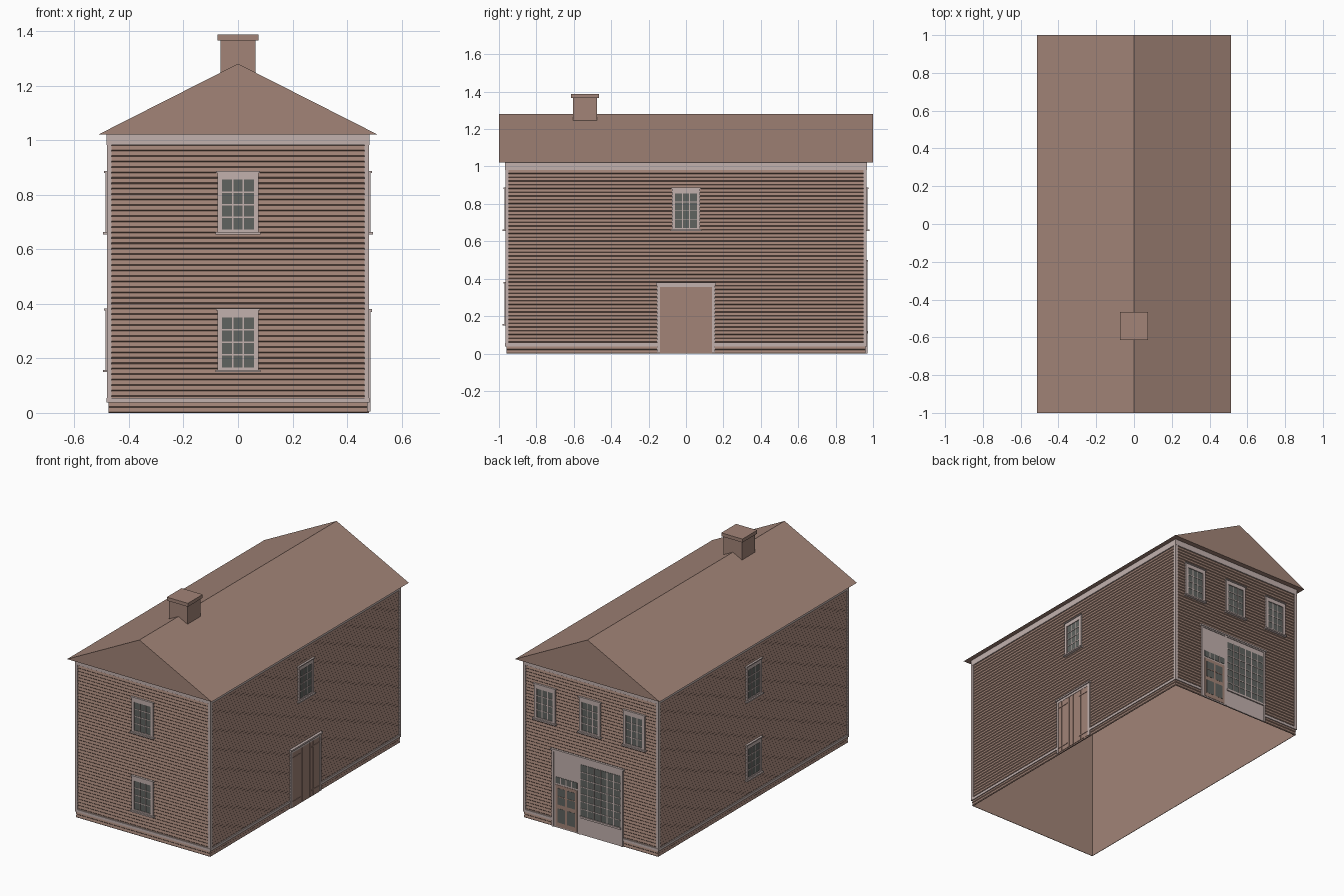
import bpy, bmesh
from mathutils import Vector, Matrix

old = bpy.data.objects.get("Cube")
if old:
    bpy.data.objects.remove(old, do_unlink=True)


def material(name, rgb):
    m = bpy.data.materials.new(name)
    m.use_nodes = True
    m.diffuse_color = (*rgb, 1)
    m.node_tree.nodes["Principled BSDF"].inputs["Base Color"].default_value = (*rgb, 1)
    return m


MATS = [material("brown_paint", (0.36, 0.23, 0.185)),
        material("pale_trim", (0.54, 0.44, 0.42)),
        material("window_glass", (0.115, 0.125, 0.115))]
BROWN, TRIM, GLASS = range(3)

HX, HY = 0.475, 0.96        # wall planes
EAVE, RIDGE = 1.02, 1.28


def wall_frame(out, dist):
    """Matrix taking (along wall, up, outward) to the world."""
    out, up = Vector(out), Vector((0, 0, 1))
    m = Matrix((up.cross(out), up, out)).transposed().to_4x4()
    m.translation = out * dist
    return m


FRONT, BACK = wall_frame((0, -1, 0), HY), wall_frame((0, 1, 0), HY)
LEFT, RIGHT = wall_frame((1, 0, 0), HX), wall_frame((-1, 0, 0), HX)
WALLS = {"front": (FRONT, HX), "back": (BACK, HX), "left": (LEFT, HY), "right": (RIGHT, HY)}


class Part:
    """One object gathered from boxes and polygons in a local frame."""

    def __init__(self, name, frame=Matrix()):
        self.name, self.frame, self.bm = name, frame, bmesh.new()

    def box(self, x, y, z, mat=BROWN):
        size = [b - a for a, b in (x, y, z)]
        mid = [(a + b) / 2 for a, b in (x, y, z)]
        m = Matrix.Translation(mid) @ Matrix.Diagonal((*size, 1))
        for v in bmesh.ops.create_cube(self.bm, size=1, matrix=m)["verts"]:
            for f in v.link_faces:
                f.material_index = mat

    def strip(self, a, b):
        for i in range(len(a) - 1):
            self.bm.faces.new([self.bm.verts.new(p) for p in (a[i], b[i], b[i + 1], a[i + 1])])

    def panes(self, x, y, cols, rows, depth=0.006, bar=0.005, mat=TRIM):
        """Glass plate with a grid of glazing bars."""
        self.box(x, y, (0, depth), GLASS)
        for i in range(1, cols):
            c = x[0] + (x[1] - x[0]) * i / cols
            self.box((c - bar / 2, c + bar / 2), y, (0, depth + 0.002), mat)
        for i in range(1, rows):
            c = y[0] + (y[1] - y[0]) * i / rows
            self.box(x, (c - bar / 2, c + bar / 2), (0, depth + 0.002), mat)

    def border(self, x, y, ix, iy, depth, mat=TRIM):
        """Four boards between an outer and an inner rectangle."""
        self.box((x[0], ix[0]), y, (0, depth), mat)
        self.box((ix[1], x[1]), y, (0, depth), mat)
        if iy[0] > y[0]:
            self.box(ix, (y[0], iy[0]), (0, depth), mat)
        self.box(ix, (iy[1], y[1]), (0, depth), mat)

    def finish(self):
        self.bm.transform(self.frame)
        me = bpy.data.meshes.new(self.name)
        self.bm.to_mesh(me)
        self.bm.free()
        for m in MATS:
            me.materials.append(m)
        ob = bpy.data.objects.new(self.name, me)
        bpy.context.scene.collection.objects.link(ob)
        return ob


# Clapboard walls with a flat lining, open underneath
ROWS = 51
PITCH = EAVE / ROWS
for name, (frame, half) in WALLS.items():
    p = Part(name + "_clapboards", frame)
    prof = []
    for i in range(ROWS):
        z = i * PITCH
        prof += [(z, 0), (z + PITCH * 0.2, 0.004)]
    prof.append((EAVE, 0))
    p.strip([(-half, z, d) for z, d in prof], [(half, z, d) for z, d in prof])
    p.finish()

    p = Part(name + "_wall_lining", frame)
    p.box((-half, half), (0, EAVE), (-0.003, 0))
    p.finish()

    # Corner boards, frieze and water table
    p = Part(name + "_wall_trim", frame)
    w = half + 0.006
    for s in (-1, 1):
        p.box(sorted((s * w, s * (half - 0.012))), (0.04, EAVE), (0, 0.006), TRIM)
    p.box((-w, w), (0.982, EAVE), (0, 0.007), TRIM)
    if name == "back":
        spans = ((-w, -0.23), (0.23, w))
        spans = ((-w, -0.275), (0.23, w))
    elif name == "left":
        spans = ((-w, -0.155), (0.155, w))
    else:
        spans = ((-w, w),)
    for span in spans:
        p.box(span, (0.038, 0.055), (0, 0.007), TRIM)
    p.finish()


# Sash windows
def window(name, frame, u, z):
    p = Part(name, frame @ Matrix.Translation((u, z, 0)))
    ix, iy = (-0.058, 0.058), (0.012, 0.195)
    p.panes(ix, iy, 3, 4)
    p.border((-0.076, 0.076), (0, 0.222), ix, iy, 0.011)
    p.box((-0.083, 0.083), (-0.006, 0.003), (0, 0.02), TRIM)
    p.box((-0.081, 0.081), (0.22, 0.227), (0, 0.016), TRIM)
    p.finish()


UPPER, LOWER = 0.66, 0.155
window("front_upper_window", FRONT, 0, UPPER)
window("front_lower_window", FRONT, 0, LOWER)
window("left_upper_window", LEFT, 0, UPPER)
window("right_upper_window", RIGHT, 0, UPPER)
window("right_lower_window", RIGHT, 0, LOWER)
for i, u in enumerate((-0.325, -0.005, 0.31)):
    window("back_window_%d" % (i + 1), BACK, u, UPPER)

# Plank double door with strap hinges on the left wall
p = Part("plank_door", LEFT)
p.border((-0.155, 0.155), (0.005, 0.375), (-0.14, 0.14), (0.005, 0.355), 0.01)
p.box((-0.16, 0.16), (0.37, 0.38), (0, 0.017), TRIM)
p.box((-0.14, 0.14), (0, 0.355), (0, 0.005))
edges = (0, 0.037, 0.072, 0.107, 0.14)
for a, b in zip(edges, edges[1:]):
    for s in (-1, 1):
        p.box(sorted((s * (a + 0.0015), s * (b - 0.0015))), (0.008, 0.355), (0, 0.008))
for s in (-1, 1):
    for z in (0.04, 0.32):
        p.box(sorted((s * 0.055, s * 0.14)), (z - 0.004, z + 0.004), (0, 0.011))
p.finish()

# Shop front on the back wall: surround, display window and entrance
p = Part("shop_front_surround", BACK)
p.box((-0.275, 0.23), (0, 0.495), (0, 0.006), TRIM)
p.border((-0.275, 0.23), (0, 0.495), (-0.262, 0.217), (0, 0.482), 0.01)
p.box((-0.282, 0.237), (0.49, 0.5), (0, 0.014), TRIM)
p.box((-0.09, -0.075), (0, 0.482), (0, 0.01), TRIM)
p.finish()

p = Part("display_window", BACK)
p.panes((-0.07, 0.212), (0.12, 0.45), 6, 7, depth=0.008)
p.box((-0.075, 0.217), (0.108, 0.12), (0, 0.014), TRIM)
p.finish()

p = Part("shop_entrance_door", BACK)
dx = (-0.25, -0.095)
p.panes(dx, (0.285, 0.325), 4, 1, depth=0.008)
p.box(dx, (0.008, 0.275), (0, 0.008))
for x in ((-0.235, -0.18), (-0.165, -0.11)):
    p.panes(x, (0.15, 0.255), 1, 2, depth=0.009, mat=BROWN)
    p.box(x, (0.035, 0.125), (0, 0.009), GLASS)
p.finish()

# Gabled roof
p = Part("gable_roof")
rx, ry = 0.513, 1.0
tri = [(-rx, EAVE), (rx, EAVE), (0, RIDGE)]
near = [p.bm.verts.new((x, -ry, z)) for x, z in tri]
far = [p.bm.verts.new((x, ry, z)) for x, z in tri]
p.bm.faces.new(near)
p.bm.faces.new(far[::-1])
for i in range(3):
    j = (i + 1) % 3
    p.bm.faces.new((near[j], near[i], far[i], far[j]))
p.finish()

# Chimney with cap
p = Part("chimney")
p.box((-0.065, 0.065), (-0.605, -0.475), (1.15, 1.366))
p.box((-0.075, 0.075), (-0.615, -0.465), (1.366, 1.388))
p.finish()
